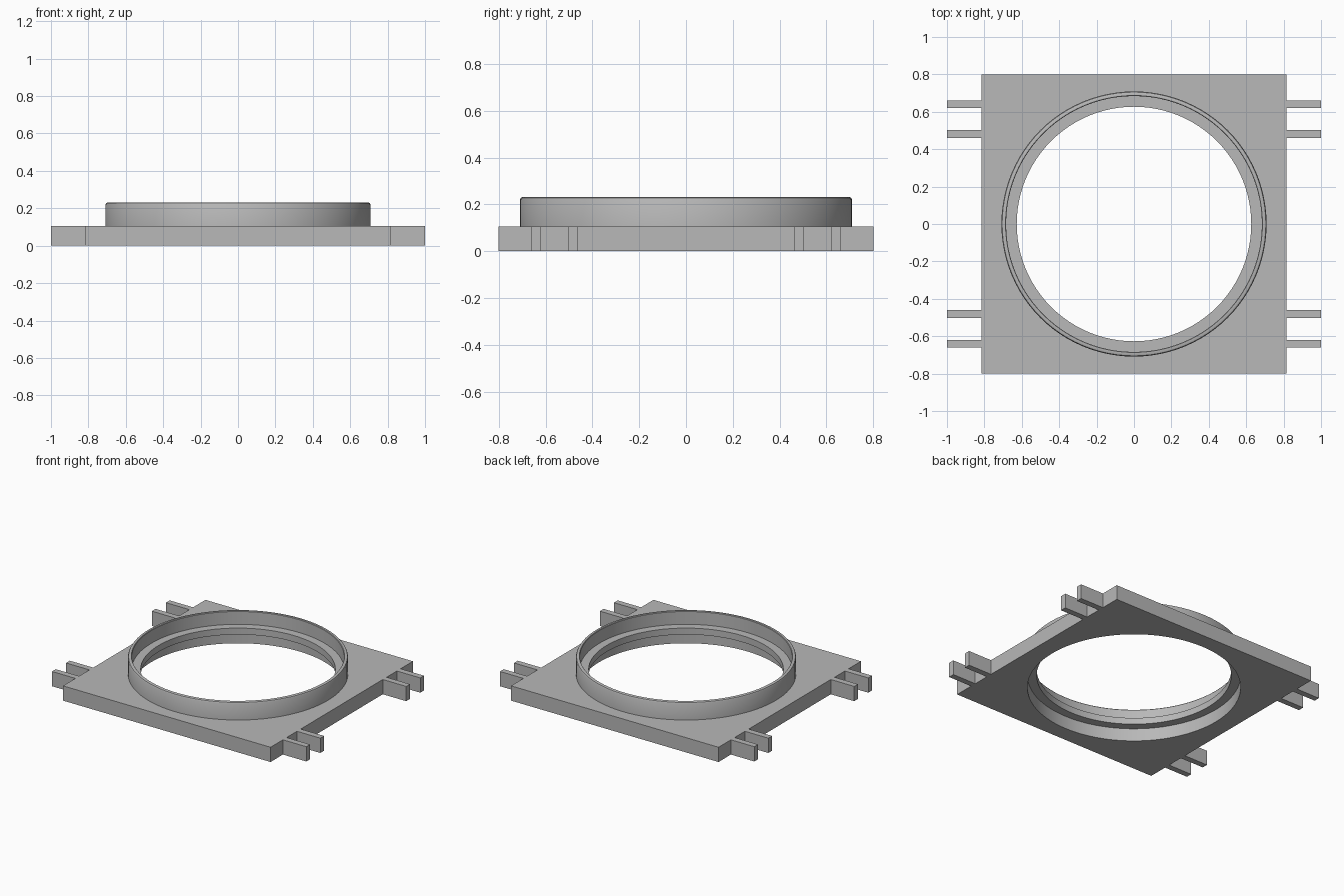
import bpy, bmesh, math

cube = bpy.data.objects.get("Cube")
if cube:
    bpy.data.objects.remove(cube, do_unlink=True)

SEGMENTS = 96
PLATE_X, PLATE_Y, PLATE_Z = 0.816, 0.8, 0.105
RECESS_R = 0.687

grey = bpy.data.materials.new("plain grey")
grey.use_nodes = True
grey.diffuse_color = (0.48, 0.48, 0.48, 1)
grey.node_tree.nodes["Principled BSDF"].inputs["Base Color"].default_value = grey.diffuse_color


def add_object(name, bm):
    mesh = bpy.data.meshes.new(name)
    bmesh.ops.recalc_face_normals(bm, faces=bm.faces)
    bm.to_mesh(mesh)
    bm.free()
    mesh.materials.append(grey)
    obj = bpy.data.objects.new(name, mesh)
    bpy.context.collection.objects.link(obj)
    return obj


def box(name, low, high):
    bm = bmesh.new()
    bmesh.ops.create_cube(bm, size=1)
    for v in bm.verts:
        v.co = [h if c > 0 else l for c, l, h in zip(v.co, low, high)]
    return add_object(name, bm)


def smooth(obj):
    bpy.ops.object.select_all(action="DESELECT")
    obj.select_set(True)
    bpy.context.view_layer.objects.active = obj
    bpy.ops.object.shade_smooth_by_angle(angle=math.radians(30))


# Base plate with a round opening
plate = box("base_plate", (-PLATE_X, -PLATE_Y, 0), (PLATE_X, PLATE_Y, PLATE_Z))
bm = bmesh.new()
bmesh.ops.create_cone(bm, cap_ends=True, segments=SEGMENTS,
                      radius1=RECESS_R, radius2=RECESS_R, depth=1)
cutter = add_object("opening_cutter", bm)
cutter.hide_render = True
cut = plate.modifiers.new("opening", "BOOLEAN")
cut.operation = "DIFFERENCE"
cut.solver = "EXACT"
cut.object = cutter
bpy.context.view_layer.objects.active = plate
bpy.ops.object.modifier_apply(modifier=cut.name)
bpy.data.objects.remove(cutter, do_unlink=True)
smooth(plate)

# Collar: raised thin wall with an inner ledge, turned from a closed profile
profile = [(0.627, 0.09), (0.627, 0.136), (0.684, 0.136), (0.684, 0.227), (0.687, 0.231),
           (0.698, 0.231), (0.705, 0.228), (0.709, 0.22), (0.709, 0.09)]
bm = bmesh.new()
verts = [bm.verts.new((r, 0, z)) for r, z in profile]
edges = [bm.edges.new((v, verts[i - 1])) for i, v in enumerate(verts)]
bmesh.ops.spin(bm, geom=verts + edges, cent=(0, 0, 0), axis=(0, 0, 1),
               angle=math.tau, steps=SEGMENTS, use_merge=True)
bmesh.ops.remove_doubles(bm, verts=bm.verts, dist=0.0001)
smooth(add_object("collar_ring", bm))

# Pairs of prongs on both sides
for side, sx in (("left", 1), ("right", -1)):
    for end, sy in (("back", 1), ("front", -1)):
        for place, y in (("outer", 0.64), ("inner", 0.482)):
            x0, x1 = sorted((sx * (PLATE_X - 0.01), sx * 1.0))
            box(f"{side}_{end}_{place}_prong",
                (x0, sy * y - 0.021, 0), (x1, sy * y + 0.021, PLATE_Z))
